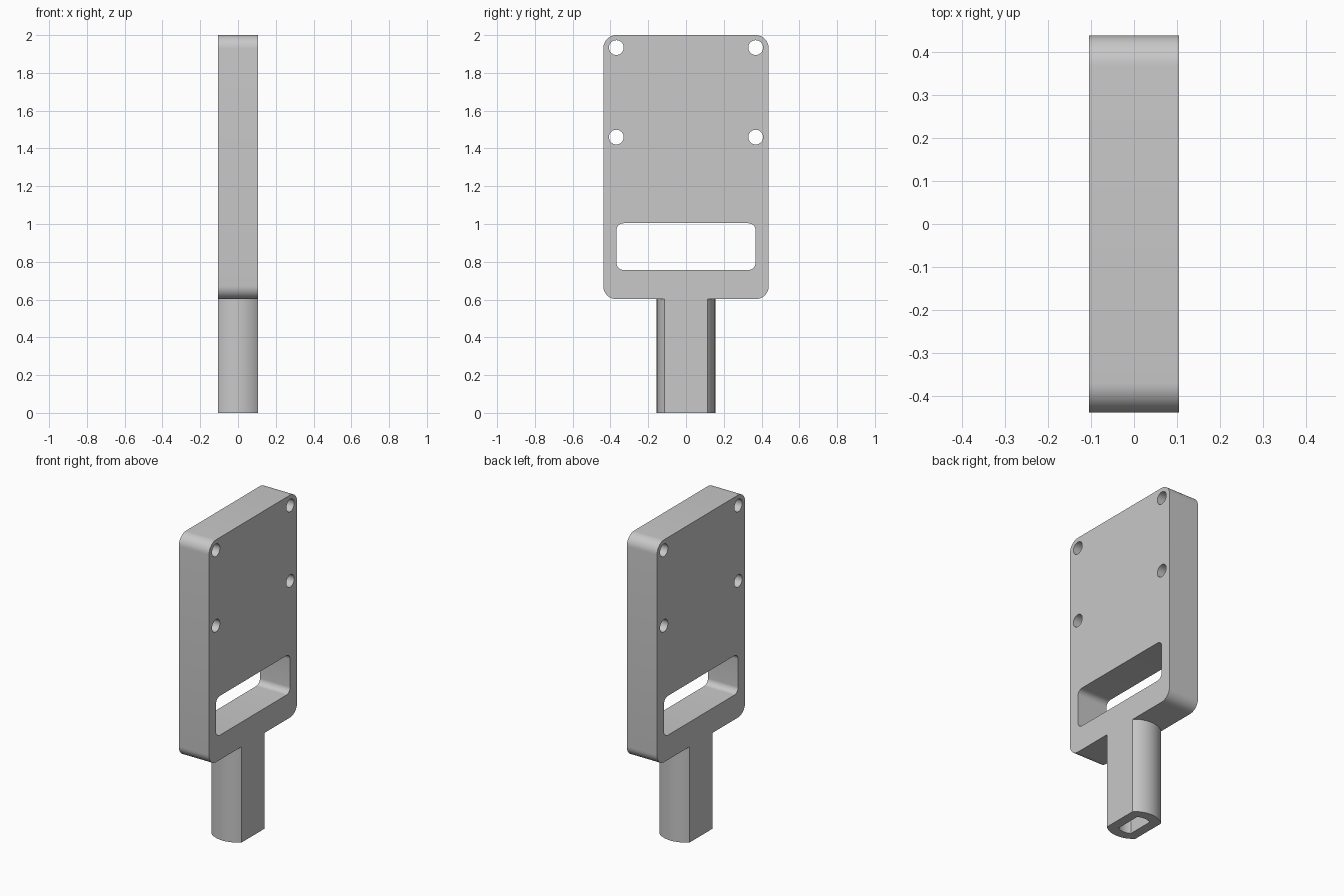
import bpy, bmesh
from math import sin, cos, asin, pi

cube = bpy.data.objects.get("Cube")
if cube:
    bpy.data.objects.remove(cube, do_unlink=True)

grey = bpy.data.materials.new("plain grey")
grey.use_nodes = True
grey.diffuse_color = (0.58, 0.58, 0.58, 1)
grey.node_tree.nodes["Principled BSDF"].inputs["Base Color"].default_value = (0.58, 0.58, 0.58, 1)

HALF = 0.105       # half thickness of plate and stem
PLATE_BOTTOM = 0.602


def prism(name, outline, offset):
    """Extrude a closed outline of 3D points along an offset."""
    bm = bmesh.new()
    face = bm.faces.new([bm.verts.new(p) for p in outline])
    out = bmesh.ops.extrude_face_region(bm, geom=[face])
    moved = [v for v in out["geom"] if isinstance(v, bmesh.types.BMVert)]
    bmesh.ops.translate(bm, verts=moved, vec=offset)
    bmesh.ops.recalc_face_normals(bm, faces=bm.faces)
    mesh = bpy.data.meshes.new(name)
    bm.to_mesh(mesh)
    bm.free()
    mesh.materials.append(grey)
    obj = bpy.data.objects.new(name, mesh)
    bpy.context.collection.objects.link(obj)
    return obj


def rounded_block(name, half_y, low, high, radius, half_x, steps=10):
    """Slab facing x with rounded corners in the y-z plane."""
    corners = [(1, 1), (-1, 1), (-1, -1), (1, -1)]
    points = []
    for i, (sy, sz) in enumerate(corners):
        cy = sy * (half_y - radius)
        cz = high - radius if sz > 0 else low + radius
        for k in range(steps + 1):
            a = (i + k / steps) * pi / 2
            points.append((-half_x, cy + radius * cos(a), cz + radius * sin(a)))
    return prism(name, points, (2 * half_x, 0, 0))


def flatted_rod(name, radius, half_x, low, high, steps=24):
    """Round rod along z with flats at both x sides."""
    span = asin(half_x / radius)
    points = []
    for side in (pi / 2, 3 * pi / 2):
        for k in range(steps + 1):
            a = side - span + 2 * span * k / steps
            points.append((radius * cos(a), radius * sin(a), low))
    return prism(name, points, (0, 0, high - low))


def cut(target, cutter):
    cutter.hide_render = True
    mod = target.modifiers.new("cut", "BOOLEAN")
    mod.operation = "DIFFERENCE"
    mod.solver = "EXACT"
    mod.object = cutter
    bpy.context.view_layer.objects.active = target
    bpy.ops.object.modifier_apply(modifier=mod.name)
    bpy.data.objects.remove(cutter, do_unlink=True)


# Plate with hand slot
plate = rounded_block("plate", 0.438, PLATE_BOTTOM, 2.0, 0.07, HALF)
cut(plate, rounded_block("slot_cutter", 0.368, 0.757, 1.004, 0.037, 0.2))

# Four screw holes
for y in (-0.369, 0.369):
    for z in (1.46, 1.934):
        bpy.ops.mesh.primitive_cylinder_add(vertices=40, radius=0.039, depth=0.5,
                                            location=(0, y, z), rotation=(0, pi / 2, 0))
        cut(plate, bpy.context.object)

# Stem with a blind socket opening at its foot
stem = flatted_rod("stem", 0.155, HALF, 0, PLATE_BOTTOM)
cut(stem, flatted_rod("socket_cutter", 0.095, 0.046, -0.1, 0.5))

# Smooth the curved walls and keep the edges crisp
bpy.ops.object.select_all(action="DESELECT")
for obj in (plate, stem):
    obj.select_set(True)
bpy.context.view_layer.objects.active = plate
bpy.ops.object.shade_smooth_by_angle(angle=pi / 6)
